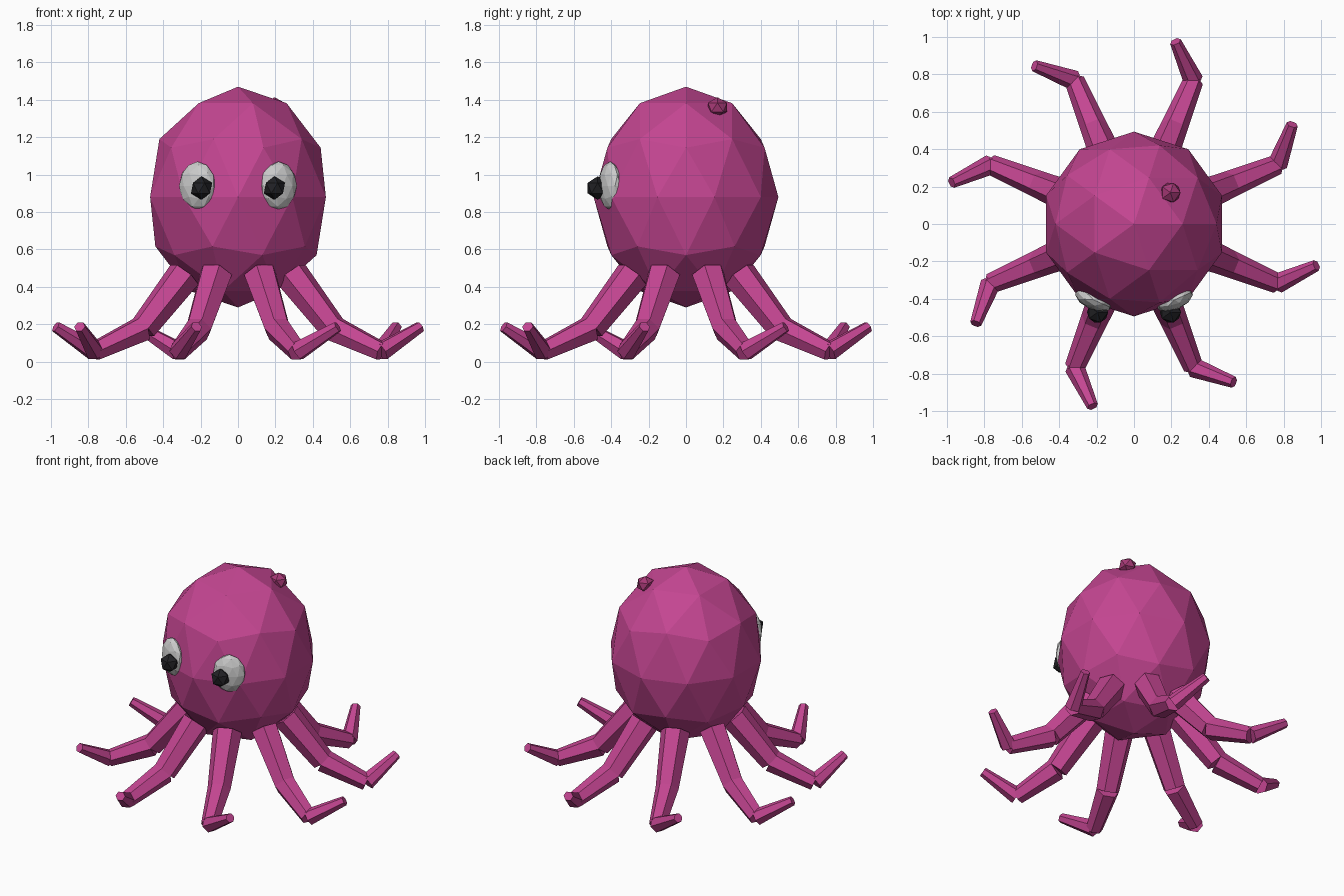
import bpy, bmesh
from math import radians, cos, sin, pi
from mathutils import Vector, Matrix

if "Cube" in bpy.data.objects:
    bpy.data.objects.remove(bpy.data.objects["Cube"])


def material(name, rgb):
    m = bpy.data.materials.new(name)
    m.diffuse_color = (*rgb, 1)
    m.use_nodes = True
    m.node_tree.nodes["Principled BSDF"].inputs["Base Color"].default_value = m.diffuse_color
    return m


skin = material("pink_skin", (0.55, 0.06, 0.285))
spot = material("dark_pink", (0.38, 0.04, 0.18))
white = material("eye_white", (0.8, 0.8, 0.8))
black = material("pupil_black", (0.015, 0.015, 0.018))


def finish(bm, name, mat):
    me = bpy.data.meshes.new(name)
    bm.to_mesh(me)
    bm.free()
    me.materials.append(mat)
    ob = bpy.data.objects.new(name, me)
    bpy.context.collection.objects.link(ob)
    return ob


def ball(name, loc, size, subdiv, mat, turn=0):
    bm = bmesh.new()
    bmesh.ops.create_icosphere(bm, subdivisions=subdiv, radius=1)
    bmesh.ops.scale(bm, vec=size, verts=bm.verts)
    bmesh.ops.rotate(bm, matrix=Matrix.Rotation(radians(turn), 3, 'Z'), verts=bm.verts)
    bmesh.ops.translate(bm, vec=loc, verts=bm.verts)
    return finish(bm, name, mat)


def polar(r, deg, z):
    return Vector((r * cos(radians(deg)), r * sin(radians(deg)), z))


# Head
ball("head", (0, 0, 0.88), (0.494, 0.494, 0.59), 2, skin)

# Eyes, turned to follow the head, and pupils
for side, s in (("left", -1), ("right", 1)):
    ball(side + "_eye", (0.217 * s, -0.405, 0.94), (0.105, 0.053, 0.13), 2, white, 24 * s)
    ball(side + "_pupil", (0.195 * s, -0.472, 0.928), (0.063,) * 3, 1, black)

# Small bump on the head
ball("head_bump", (0.195, 0.168, 1.36), (0.06, 0.06, 0.054), 1, spot)

# Eight tentacles, each of three tapered six-sided segments with a curled tip
# (distance from centre, angle offset, height, thickness)
path = [(0.31, 0, 0.465, 0.093), (0.55, 0, 0.178, 0.074),
        (0.83, 0, 0.055, 0.054), (1.0, 9.7, 0.187, 0.031)]
for i in range(8):
    a = 22.5 + 45 * i
    bm = bmesh.new()
    for (r0, d0, z0, t0), (r1, d1, z1, t1) in zip(path, path[1:]):
        p, q = polar(r0, a + d0, z0), polar(r1, a + d1, z1)
        rot = (q - p).to_track_quat('Z', 'Y').to_matrix().to_4x4()
        bmesh.ops.create_cone(bm, cap_ends=True, segments=6, radius1=t0, radius2=t1,
                              depth=(q - p).length,
                              matrix=Matrix.Translation((p + q) / 2) @ rot
                              @ Matrix.Rotation(pi / 6, 4, 'Z'))
    finish(bm, f"tentacle_{i + 1}", skin)
